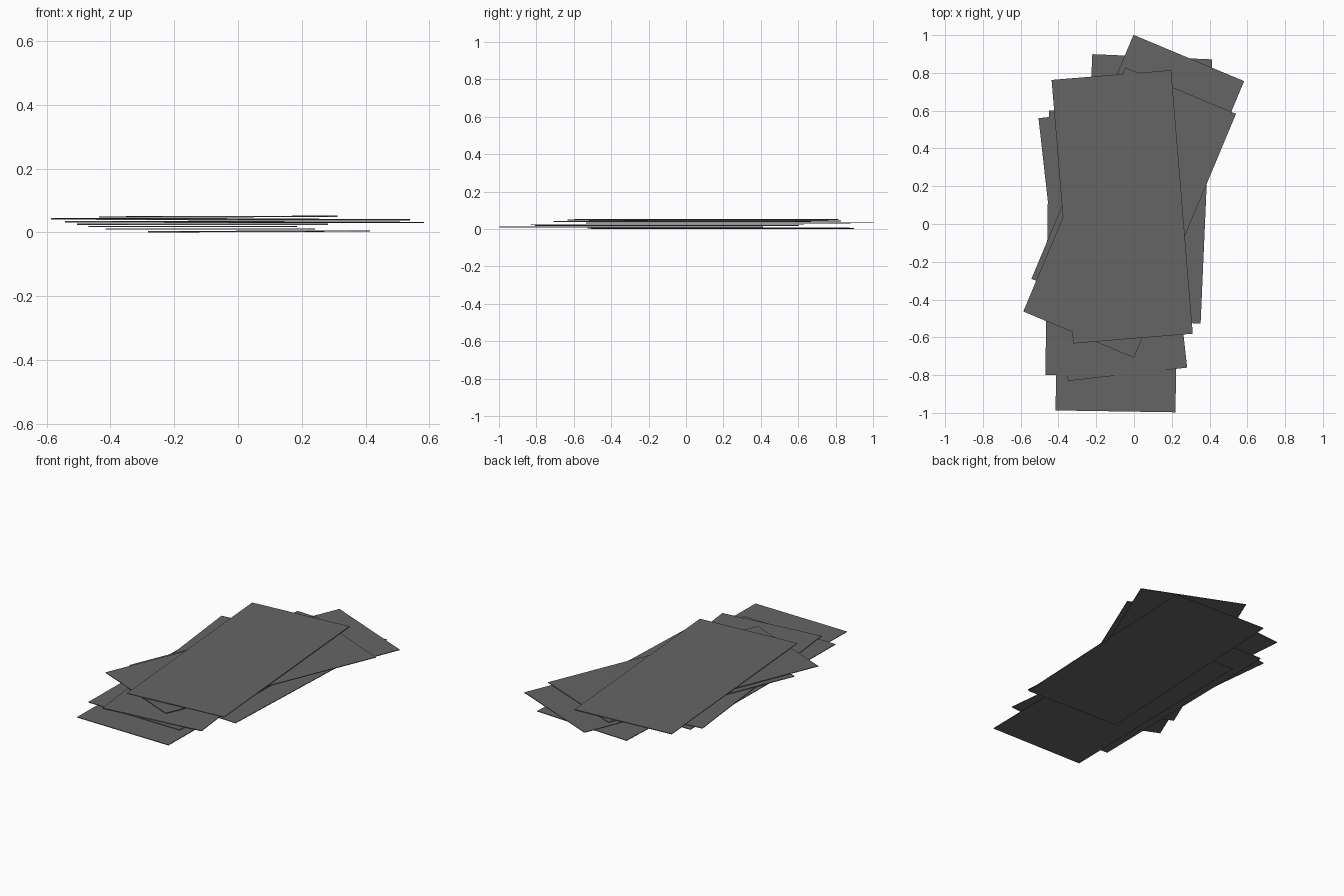
import bpy, bmesh
from math import radians
from mathutils import Matrix

if "Cube" in bpy.data.objects:
    bpy.data.objects.remove(bpy.data.objects["Cube"])

WIDTH, LENGTH, THICK = 0.635, 1.40, 0.004

# dark grey paper
paper = bpy.data.materials.new("dark_paper")
paper.diffuse_color = (0.13, 0.13, 0.13, 1)
paper.use_nodes = True
paper.node_tree.nodes["Principled BSDF"].inputs["Base Color"].default_value = paper.diffuse_color


def sheet(index, x, y, z, turn, tilt):
    """Thin rectangular sheet, tilted slightly, then turned about z."""
    bm = bmesh.new()
    bmesh.ops.create_cube(bm, size=1, matrix=Matrix.Diagonal((WIDTH, LENGTH, THICK, 1)))
    mesh = bpy.data.meshes.new(f"sheet_{index}")
    bm.to_mesh(mesh)
    bm.free()
    mesh.materials.append(paper)
    obj = bpy.data.objects.new(f"sheet_{index}", mesh)
    obj.location = (x, y, z)
    obj.rotation_euler = (0, tilt, radians(turn))
    bpy.context.collection.objects.link(obj)


# loose stack from the bottom up: x, y, z, turn in degrees, tilt in radians
stack = [
    (0.066, 0.186, 0.0035, -2.5, -0.004),
    (-0.087, -0.292, 0.011, -0.9, 0.0),
    (-0.142, -0.104, 0.0185, -0.8, 0.0),
    (-0.112, -0.100, 0.0255, 6.4, 0.0),
    (0.020, 0.233, 0.0325, -22.7, 0.004),
    (-0.023, 0.060, 0.0410, -22.7, 0.005),
    (-0.0625, 0.091, 0.0495, 4.7, -0.003),
]
for i, placement in enumerate(stack, 1):
    sheet(i, *placement)
